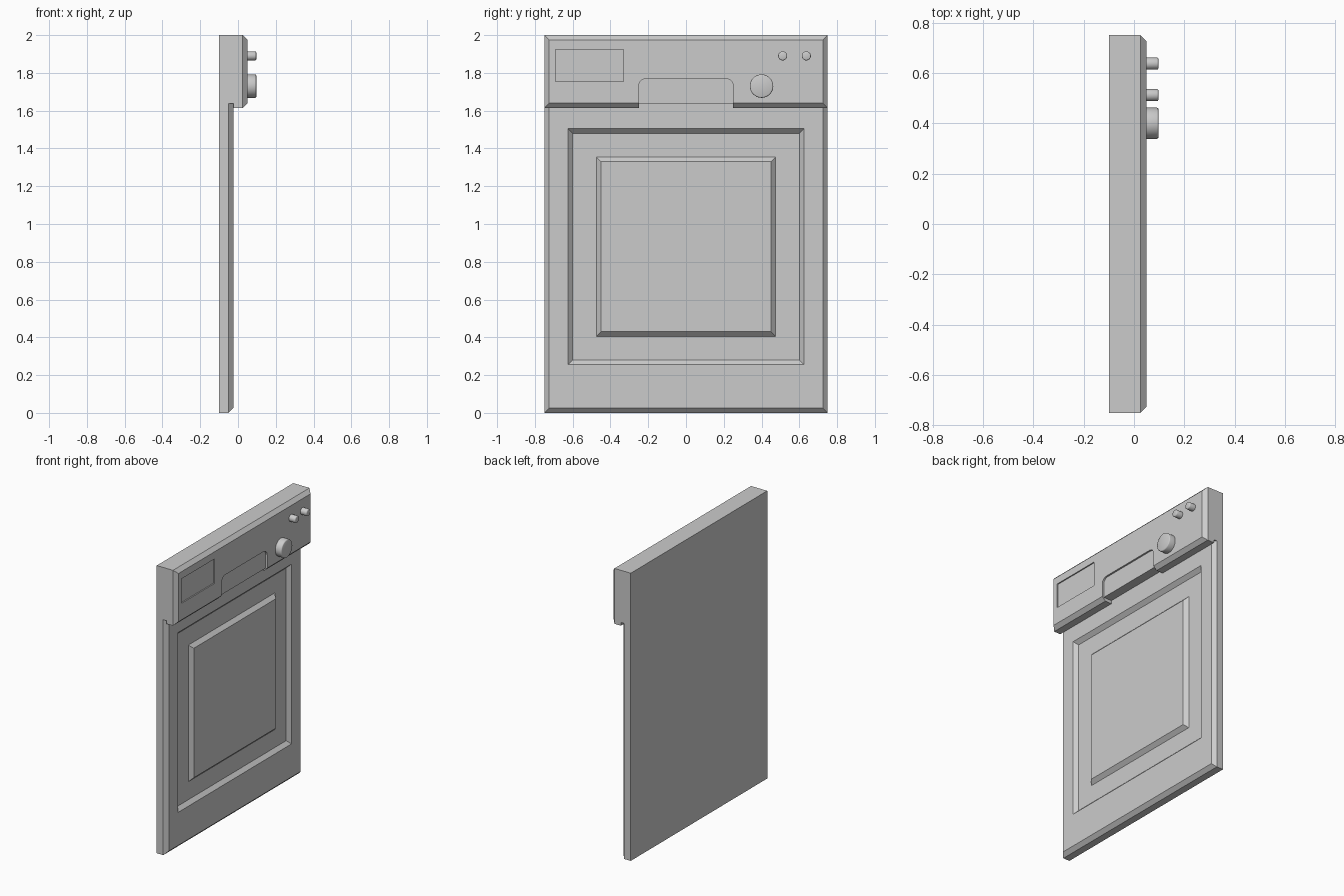
import bpy, bmesh, math

if "Cube" in bpy.data.objects:
    bpy.data.objects.remove(bpy.data.objects["Cube"], do_unlink=True)

grey = bpy.data.materials.new("light_grey")
grey.use_nodes = True
grey.diffuse_color = (0.6, 0.6, 0.6, 1)
grey.node_tree.nodes["Principled BSDF"].inputs["Base Color"].default_value = (0.6, 0.6, 0.6, 1)


def finish(name, bm):
    bmesh.ops.recalc_face_normals(bm, faces=bm.faces[:])
    mesh = bpy.data.meshes.new(name)
    bm.to_mesh(mesh)
    bm.free()
    mesh.materials.append(grey)
    obj = bpy.data.objects.new(name, mesh)
    bpy.context.collection.objects.link(obj)
    return obj


def loft(name, rings):
    """Join rectangles (x, half width, bottom, top) from back to front and cap both ends."""
    bm = bmesh.new()
    loops = [[bm.verts.new((x, y, z)) for y, z in ((-w, lo), (w, lo), (w, hi), (-w, hi))]
             for x, w, lo, hi in rings]
    for a, b in zip(loops, loops[1:]):
        for i in range(4):
            j = (i + 1) % 4
            bm.faces.new((a[i], a[j], b[j], b[i]))
    bm.faces.new(loops[0])
    bm.faces.new(loops[-1])
    return finish(name, bm)


def prism(name, outline, x0, x1):
    """Extrude a (y, z) outline along x."""
    bm = bmesh.new()
    face = bm.faces.new([bm.verts.new((x0, y, z)) for y, z in outline])
    new = bmesh.ops.extrude_face_region(bm, geom=[face])["geom"]
    bmesh.ops.translate(bm, vec=(x1 - x0, 0, 0),
                        verts=[v for v in new if isinstance(v, bmesh.types.BMVert)])
    return finish(name, bm)


def box_outline(y0, y1, z0, z1):
    return [(y0, z0), (y1, z0), (y1, z1), (y0, z1)]


def cut(target, cutter):
    mod = target.modifiers.new(cutter.name, 'BOOLEAN')
    mod.operation = 'DIFFERENCE'
    mod.solver = 'EXACT'
    mod.object = cutter
    bpy.context.view_layer.objects.active = target
    bpy.ops.object.modifier_apply(modifier=mod.name)
    bpy.data.objects.remove(cutter, do_unlink=True)


# Door with chamfered rim, sunken frame and raised centre
SEAM = 1.637
loft("door", [
    (-0.1, 0.75, 0, SEAM), (-0.05, 0.75, 0, SEAM), (-0.025, 0.725, 0.025, SEAM),
    (-0.025, 0.625, 0.255, 1.505), (-0.05, 0.6, 0.28, 1.48),
    (-0.05, 0.475, 0.405, 1.355), (-0.025, 0.45, 0.43, 1.33)])

# Control panel
panel = loft("control_panel", [
    (-0.1, 0.75, 1.615, 2), (0.025, 0.75, 1.615, 2), (0.05, 0.725, 1.64, 1.975)])

# Clearance for the door and finger notch under the handle
cut(panel, prism("door_clearance", box_outline(-0.8, 0.8, 1.5, SEAM), -0.2, -0.025))
cut(panel, prism("finger_notch", box_outline(-0.25, 0.25, 1.5, SEAM), -0.05, 0.1))

# Handle recess with rounded upper corners
R = 0.04
arch = [(-0.25, 1.6), (0.25, 1.6)]
for side, start in ((1, 0), (-1, 90)):
    for k in range(7):
        a = math.radians(start + k * 15)
        arch.append((side * (0.25 - R) + R * math.cos(a), 1.77 - R + R * math.sin(a)))
cut(panel, prism("handle_recess", arch, 0.038, 0.1))

# Shallow drawer recess
cut(panel, prism("drawer_recess", box_outline(-0.69, -0.33, 1.755, 1.925), 0.042, 0.1))


# Knobs
def knob(name, y, z, radius, length):
    bm = bmesh.new()
    bmesh.ops.create_cone(bm, cap_ends=True, segments=32, radius1=radius, radius2=radius, depth=length)
    front = [e for e in bm.edges if all(v.co.z > 0 for v in e.verts)]
    bmesh.ops.bevel(bm, geom=front, offset=0.006, segments=2, affect='EDGES', profile=0.5)
    obj = finish(name, bm)
    obj.rotation_euler = (0, math.pi / 2, 0)
    obj.location = (0.097 - length / 2, y, z)
    bpy.ops.object.select_all(action='DESELECT')
    obj.select_set(True)
    bpy.context.view_layer.objects.active = obj
    bpy.ops.object.shade_smooth_by_angle(angle=math.radians(50))


knob("dial", 0.4, 1.73, 0.062, 0.05)
knob("button_inner", 0.512, 1.89, 0.024, 0.05)
knob("button_outer", 0.637, 1.89, 0.024, 0.05)
